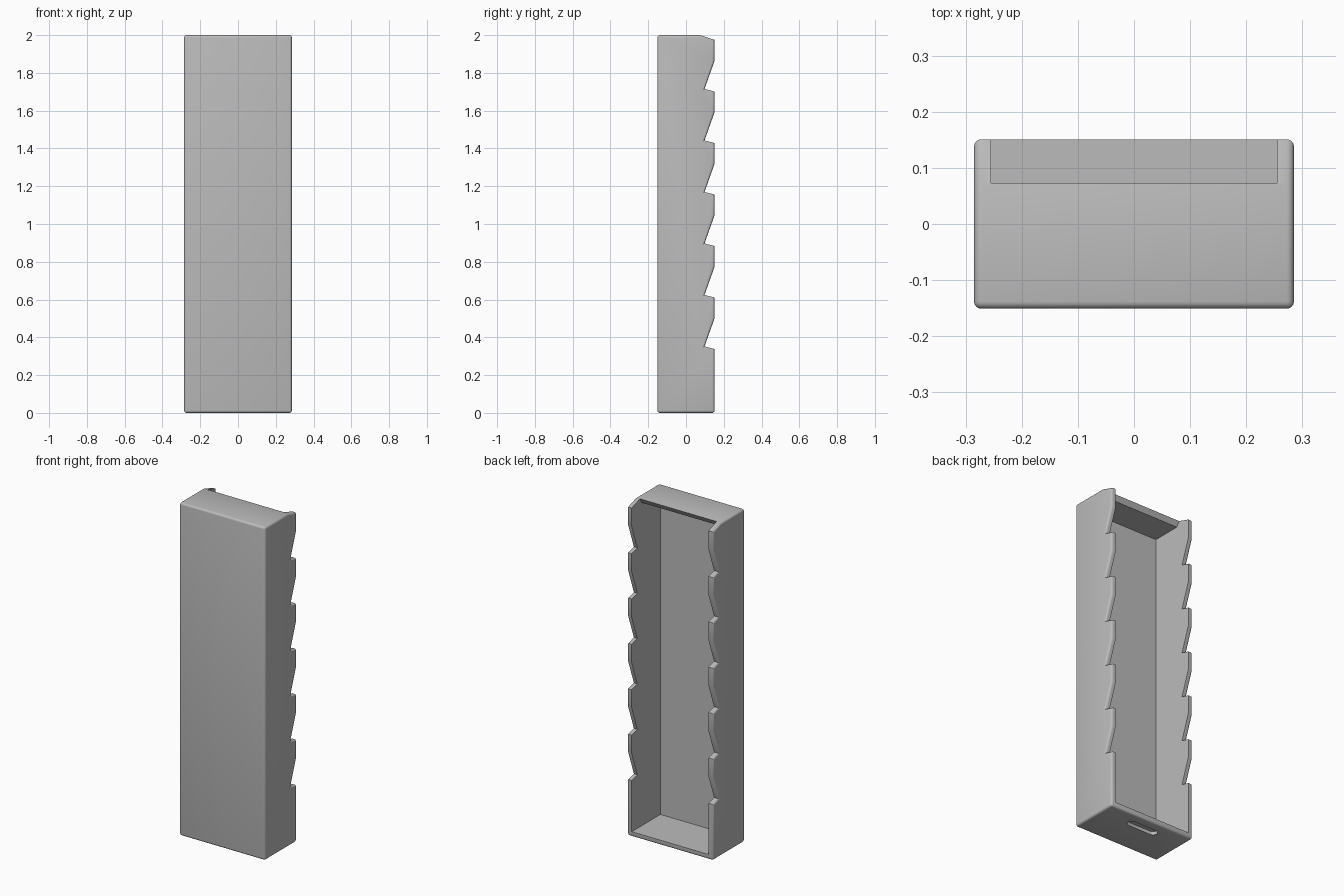
import bpy, bmesh, math

default_cube = bpy.data.objects.get("Cube")
if default_cube:
    bpy.data.objects.remove(default_cube, do_unlink=True)

grey = bpy.data.materials.new("plain grey")
grey.use_nodes = True
colour = (0.5, 0.5, 0.5, 1)
grey.diffuse_color = colour
grey.node_tree.nodes["Principled BSDF"].inputs["Base Color"].default_value = colour

HALF_X, HALF_Y, HEIGHT, WALL = 0.285, 0.151, 2.0, 0.03


def prism(points, half):
    """Extrude a (y, z) outline across x."""
    bm = bmesh.new()
    face = bm.faces.new([bm.verts.new((-half, y, z)) for y, z in points])
    ext = bmesh.ops.extrude_face_region(bm, geom=[face])["geom"]
    bmesh.ops.translate(bm, vec=(2 * half, 0, 0),
                        verts=[g for g in ext if isinstance(g, bmesh.types.BMVert)])
    bmesh.ops.recalc_face_normals(bm, faces=bm.faces)
    return bm


def make_object(name, bm):
    mesh = bpy.data.meshes.new(name)
    bm.to_mesh(mesh)
    bm.free()
    mesh.materials.append(grey)
    obj = bpy.data.objects.new(name, mesh)
    bpy.context.collection.objects.link(obj)
    return obj


# Side outline with six saw-tooth notches along the back
outline = [(-HALF_Y, HEIGHT), (-HALF_Y, 0), (HALF_Y, 0)]
for i in range(6):
    z = 0.352 + i * 0.2726
    outline += [(HALF_Y, z - 0.014), (0.098, z), (HALF_Y, z + 0.148)]
outline += [(HALF_Y, 1.975), (0.073, HEIGHT)]
bm = prism(outline, HALF_X)


def is_rounded(edge):
    a, b = (v.co for v in edge.verts)
    if abs(a.x - b.x) < 0.001:
        return True
    return a.z < 0.01 or (a.y < 0 and a.z > 1.9)


bmesh.ops.bevel(bm, geom=[e for e in bm.edges if is_rounded(e)], offset=0.013,
                offset_type='OFFSET', segments=4, profile=0.5,
                affect='EDGES', clamp_overlap=True)
shell = make_object("open_back_case", bm)

# Cavity, open at the back, with a slanted lip under the top panel
cavity = make_object("cavity_cutter", prism(
    [(-HALF_Y + WALL, WALL), (0.3, WALL), (0.3, 2.1), (0.133, 2.1),
     (0.055, HEIGHT - WALL), (-HALF_Y + WALL, HEIGHT - WALL)], HALF_X - WALL))

# Shallow round-ended slot in the underside
bm = bmesh.new()
ring = []
for i in range(24):
    a = 2 * math.pi * (i + 0.5) / 24
    side = 0.075 if math.cos(a) > 0 else -0.075
    ring.append(bm.verts.new((side + 0.025 * math.cos(a), 0.069 + 0.025 * math.sin(a), -0.02)))
ext = bmesh.ops.extrude_face_region(bm, geom=[bm.faces.new(ring)])["geom"]
bmesh.ops.translate(bm, vec=(0, 0, 0.04),
                    verts=[g for g in ext if isinstance(g, bmesh.types.BMVert)])
bmesh.ops.recalc_face_normals(bm, faces=bm.faces)
slot = make_object("slot_cutter", bm)

# Cut the case, then bake the result
for cutter in (cavity, slot):
    mod = shell.modifiers.new(cutter.name, 'BOOLEAN')
    mod.operation, mod.solver, mod.object = 'DIFFERENCE', 'EXACT', cutter
bpy.ops.object.select_all(action='DESELECT')
shell.select_set(True)
bpy.context.view_layer.objects.active = shell
for mod in list(shell.modifiers):
    bpy.ops.object.modifier_apply(modifier=mod.name)
for cutter in (cavity, slot):
    bpy.data.objects.remove(cutter, do_unlink=True)
bpy.ops.object.shade_smooth_by_angle(angle=math.radians(30))
